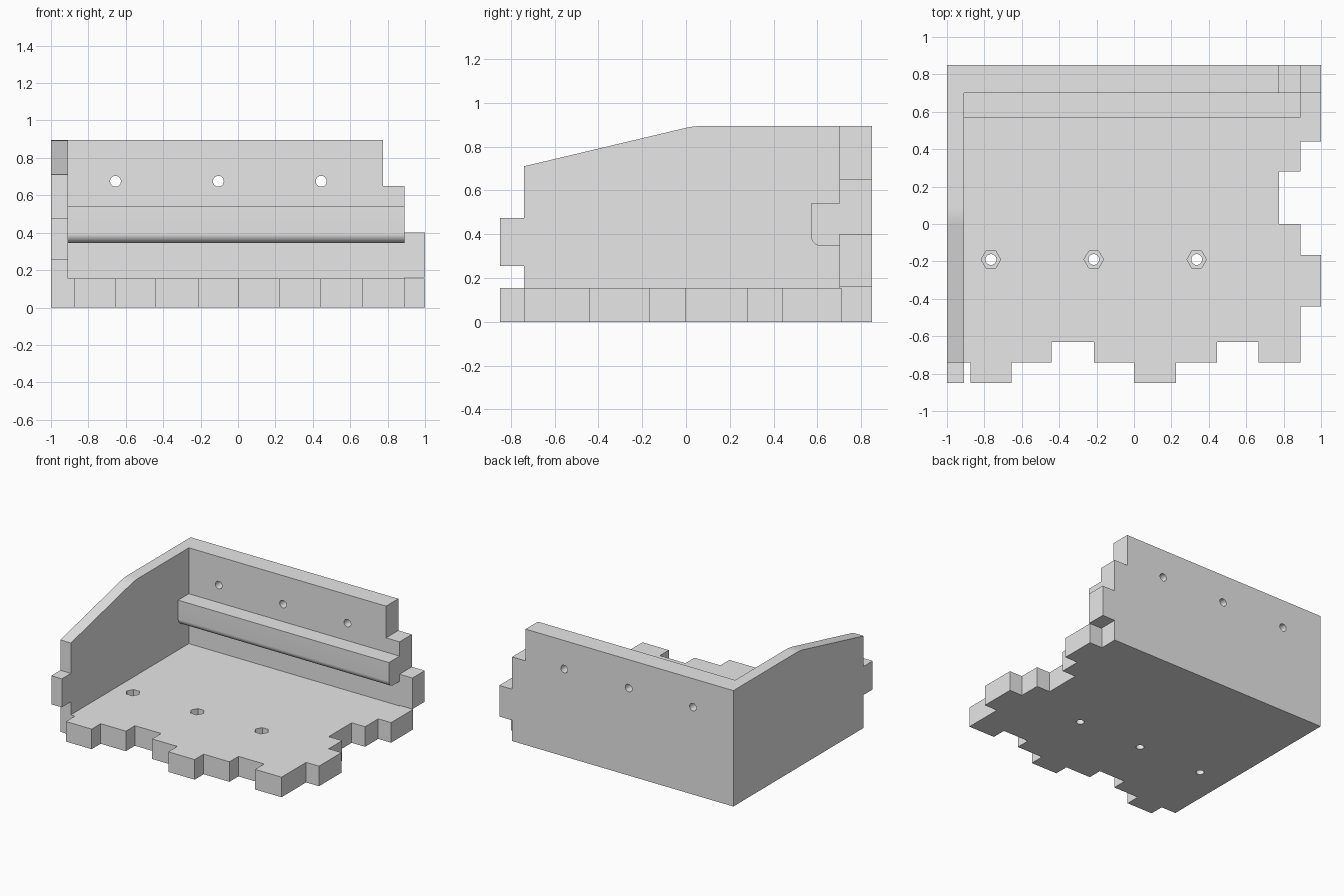
import bpy, bmesh
from math import sin, cos, radians

cube = bpy.data.objects.get("Cube")
if cube:
    bpy.data.objects.remove(cube, do_unlink=True)

grey = bpy.data.materials.new("light grey")
grey.use_nodes = True
grey.diffuse_color = (0.8, 0.8, 0.8, 1)
for node in grey.node_tree.nodes:
    if node.type == 'BSDF_PRINCIPLED':
        node.inputs["Base Color"].default_value = grey.diffuse_color


def prism(name, outline, axis, low, high):
    """Extrude a flat outline along one axis, from low to high."""
    place = {'X': lambda u, v, h: (h, u, v),
             'Y': lambda u, v, h: (u, h, v),
             'Z': lambda u, v, h: (u, v, h)}[axis]
    bm = bmesh.new()
    face = bm.faces.new([bm.verts.new(place(u, v, low)) for u, v in outline])
    top = bmesh.ops.extrude_face_region(bm, geom=[face])["geom"]
    for vert in top:
        if isinstance(vert, bmesh.types.BMVert):
            vert.co["XYZ".index(axis)] = high
    bmesh.ops.recalc_face_normals(bm, faces=bm.faces)
    mesh = bpy.data.meshes.new(name)
    bm.to_mesh(mesh)
    bm.free()
    mesh.materials.append(grey)
    obj = bpy.data.objects.new(name, mesh)
    bpy.context.collection.objects.link(obj)
    return obj


def arc(cu, cv, radius, start, end, steps):
    angles = [radians(start + (end - start) * i / steps) for i in range(steps + 1)]
    return [(cu + radius * cos(a), cv + radius * sin(a)) for a in angles]


def ring(cu, cv, radius, sides):
    return arc(cu, cv, radius, 0, 360, sides)[:-1]


def drill(obj, cutter):
    """Subtract the cutter for good, then remove it."""
    mod = obj.modifiers.new("hole", 'BOOLEAN')
    mod.operation, mod.solver, mod.object = 'DIFFERENCE', 'EXACT', cutter
    cutter.hide_render = True
    graph = bpy.context.evaluated_depsgraph_get()
    obj.data = bpy.data.meshes.new_from_object(obj.evaluated_get(graph))
    obj.modifiers.clear()
    bpy.data.objects.remove(cutter, do_unlink=True)


FLOOR_TOP = 0.155
INNER_X, INNER_Y = -0.91, 0.70     # inner faces of the two walls
FRONT, BACK = -0.85, 0.85
MID, DEEP = -0.74, -0.63           # front joint steps
EDGE, NOTCH = 0.89, 0.775          # right joint steps

# Floor with finger joints along the front and right edges
steps = [(INNER_X, -0.875, MID), (-0.875, -0.655, FRONT), (-0.655, -0.44, MID),
         (-0.44, -0.215, DEEP), (-0.215, 0, MID), (0, 0.225, FRONT),
         (0.225, 0.445, MID), (0.445, 0.665, DEEP), (0.665, EDGE, MID)]
outline = [(x, y) for x0, x1, y in steps for x in (x0, x1)]
for y0, y1, x in [(-0.44, -0.165, 1), (-0.165, 0, EDGE), (0, 0.28, NOTCH),
                  (0.28, 0.44, EDGE), (0.44, 0.71, 1)]:
    outline += [(x, y0), (x, y1)]
    if y0 == -0.44:
        outline.insert(-2, (EDGE, y0))
outline += [(EDGE, 0.71), (EDGE, INNER_Y), (INNER_X, INNER_Y)]
floor = prism("floor", outline, 'Z', 0, FLOOR_TOP)

# Left wall with sloping top, eased bend and a front tab
profile = [(MID, 0), (MID, 0.255), (FRONT, 0.255), (FRONT, 0.475), (MID, 0.475),
           (MID, 0.71)]
profile += arc(0.09, 0.465, 0.43, 103.2, 90, 8)
profile += [(BACK, 0.895), (BACK, 0)]
side_wall = prism("side_wall", profile, 'X', -1, INNER_X)

# Back wall with a stepped right end
back_wall = prism("back_wall", [
    (INNER_X, 0), (EDGE, 0), (EDGE, 0.16), (1, 0.16), (1, 0.40), (EDGE, 0.40),
    (EDGE, 0.65), (NOTCH, 0.65), (NOTCH, 0.895), (INNER_X, 0.895)],
    'Y', INNER_Y, BACK)

# Ledge on the back wall, rounded underneath at the front
ledge_profile = [(INNER_Y, 0.345), (INNER_Y, 0.54), (0.57, 0.54)]
ledge_profile += arc(0.62, 0.395, 0.05, 180, 270, 12)
ledge = prism("ledge", ledge_profile, 'X', INNER_X, EDGE)

# Screw holes through both panels, with hexagonal nut pockets in the floor
for i in range(3):
    x = -0.655 + 0.55 * i
    drill(back_wall, prism("cutter", ring(x, 0.675, 0.029, 32), 'Y', 0.6, 1))
    x -= 0.11
    drill(floor, prism("cutter", ring(x, -0.19, 0.029, 32), 'Z', -0.1, 0.3))
    drill(floor, prism("cutter", ring(x, -0.19, 0.052, 6), 'Z', 0.08, 0.3))

# Smooth the curved surfaces, keep the corners crisp
bpy.ops.object.select_all(action='DESELECT')
for obj in (floor, side_wall, back_wall, ledge):
    obj.select_set(True)
bpy.context.view_layer.objects.active = floor
bpy.ops.object.shade_smooth_by_angle(angle=radians(30))
